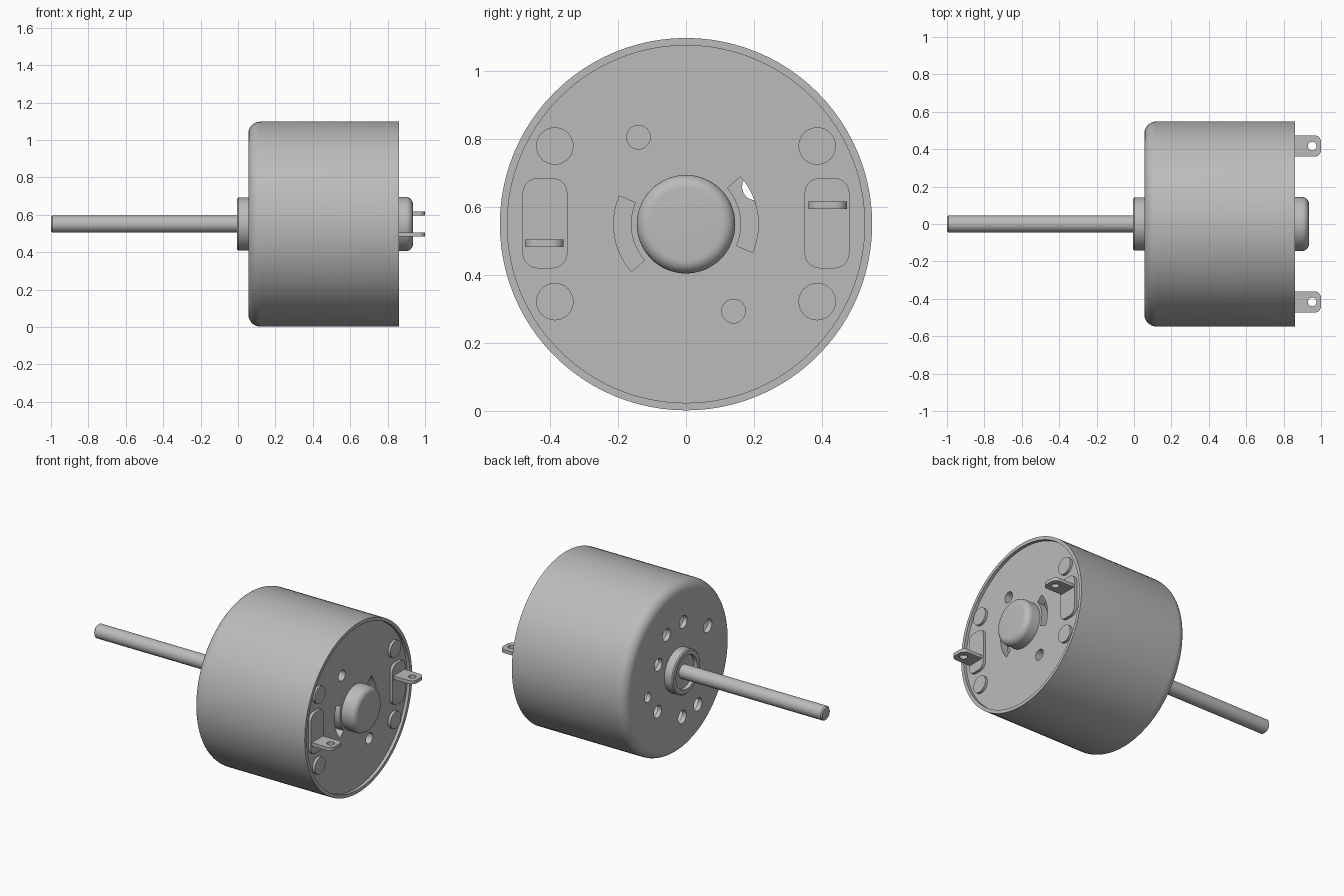
import bpy, bmesh
from math import sin, cos, pi, radians
from mathutils import Vector

if "Cube" in bpy.data.objects:
    bpy.data.objects.remove(bpy.data.objects["Cube"], do_unlink=True)

AXIS_Z = 0.55
GREY = (0.5, 0.5, 0.5, 1)
metal = bpy.data.materials.new("grey metal")
metal.use_nodes = True
metal.diffuse_color = GREY
metal.node_tree.nodes["Principled BSDF"].inputs["Base Color"].default_value = GREY


def finish(name, bm):
    bmesh.ops.remove_doubles(bm, verts=bm.verts, dist=1e-5)
    bmesh.ops.recalc_face_normals(bm, faces=bm.faces)
    mesh = bpy.data.meshes.new(name)
    bm.to_mesh(mesh)
    bm.free()
    mesh.materials.append(metal)
    ob = bpy.data.objects.new(name, mesh)
    bpy.context.collection.objects.link(ob)
    return ob


def activate(ob):
    bpy.ops.object.select_all(action="DESELECT")
    ob.select_set(True)
    bpy.context.view_layer.objects.active = ob


def lathe(name, profile, closed=False, steps=96):
    """Spin (x, radius) points around the motor axis."""
    bm = bmesh.new()
    verts = [bm.verts.new((x, 0, AXIS_Z + r)) for x, r in profile]
    pairs = list(zip(verts, verts[1:] + verts[:1])) if closed else list(zip(verts, verts[1:]))
    edges = [bm.edges.new(p) for p in pairs]
    bmesh.ops.spin(bm, geom=verts + edges, cent=(0, 0, AXIS_Z), axis=(1, 0, 0),
                   angle=2 * pi, steps=steps, use_merge=True)
    return finish(name, bm)


def prism(name, points, depth):
    """Extrude a flat outline along a vector."""
    bm = bmesh.new()
    face = bm.faces.new([bm.verts.new(p) for p in points])
    new = bmesh.ops.extrude_face_region(bm, geom=[face], use_keep_orig=True)["geom"]
    bmesh.ops.translate(bm, vec=Vector(depth),
                        verts=[g for g in new if isinstance(g, bmesh.types.BMVert)])
    return finish(name, bm)


def arc(cu, cv, r, start, end, n=8):
    angles = [radians(start + (end - start) * i / n) for i in range(n + 1)]
    return [(cu + r * cos(a), cv + r * sin(a)) for a in angles]


def circle(u, v, r):
    return arc(u, v, r, 0, 360, 32)[:-1]


def rounded(u, v, hu, hv, r):
    pts = []
    for k, (su, sv) in enumerate([(1, 1), (-1, 1), (-1, -1), (1, -1)]):
        pts += arc(u + su * (hu - r), v + sv * (hv - r), r, 90 * k, 90 * k + 90)
    return pts


def plate_x(name, outline, x0, x1):
    return prism(name, [(x0, y, AXIS_Z + z) for y, z in outline], (x1 - x0, 0, 0))


def cut(ob, cutters):
    for c in cutters:
        mod = ob.modifiers.new("cut", "BOOLEAN")
        mod.operation, mod.solver, mod.object = "DIFFERENCE", "EXACT", c
        activate(ob)
        bpy.ops.object.modifier_apply(modifier=mod.name)
        bpy.data.objects.remove(c, do_unlink=True)


parts = []

# Hollow can with a rounded closed end and vent holes
can = lathe("can", [(0.86, 0.526), (0.86, 0.548)] + arc(0.12, 0.483, 0.065, 90, 180)
            + [(0.055, 0.06), (0.085, 0.06), (0.085, 0.48), (0.125, 0.526)], closed=True)
vents = [(-0.05, 0.29, 0.04), (-0.30, 0.17, 0.043), (0.12, 0.27, 0.04), (0.205, 0.11, 0.04),
         (0.31, -0.06, 0.032), (0.21, -0.19, 0.04), (-0.04, -0.32, 0.042), (-0.20, -0.30, 0.042)]
cut(can, [plate_x("vent_cutter", circle(*v), 0.03, 0.11) for v in vents])
parts.append(can)

# Front bearing boss, shaft
parts.append(lathe("bearing_boss", [(0.07, 0.142), (0.002, 0.142), (-0.005, 0.135), (-0.005, 0.108),
                                    (0.02, 0.108), (0.02, 0.03), (0.07, 0.03)], closed=True))
parts.append(lathe("shaft", [(-1, 0), (-1, 0.038), (-0.993, 0.045), (0.85, 0.045), (0.85, 0)], steps=48))

# Recessed end plate with screw holes and curved slots
end_plate = lathe("end_plate", [(0.79, 0), (0.79, 0.527), (0.84, 0.527), (0.84, 0)])
cutters = []
for turn in (0, 180):
    s = 1 if turn == 0 else -1
    cutters.append(plate_x("hole_cutter", circle(0.14 * s, -0.256 * s, 0.035), 0.76, 0.9))
    slot = arc(0, 0, 0.213, turn - 23, turn + 41, 14) + arc(0, 0, 0.162, turn + 41, turn - 23, 14)
    cutters.append(plate_x("slot_cutter", slot, 0.76, 0.9))
cut(end_plate, cutters)
parts.append(end_plate)

# Rear bearing cap
parts.append(lathe("rear_cap", [(0.82, 0), (0.82, 0.145)] + arc(0.897, 0.107, 0.038, 90, 0)
                   + [(0.935, 0)], steps=64))

# Terminal pads, rivets and terminals on each side
for side, s in (("left", 1), ("right", -1)):
    parts.append(plate_x(side + "_pad", rounded(0.415 * s, 0.003, 0.066, 0.133, 0.045), 0.83, 0.858))
    for level, z in (("upper", 0.23), ("lower", -0.228)):
        parts.append(plate_x(level + "_" + side + "_rivet", circle(0.386 * s, z, 0.055), 0.83, 0.857))
    z0 = AXIS_Z + 0.056 * s - 0.011
    tab = prism(side + "_terminal", [(x, y, z0) for x, y in rounded(0.91, 0.417 * s, 0.09, 0.057, 0.035)],
                (0, 0, 0.022))
    eye = [(x, y, z0 - 0.05) for x, y in circle(0.953, 0.417 * s, 0.023)]
    cut(tab, [prism("eye_cutter", eye, (0, 0, 0.12))])
    parts.append(tab)

for ob in parts:
    activate(ob)
    bpy.ops.object.shade_smooth_by_angle(angle=radians(30))
